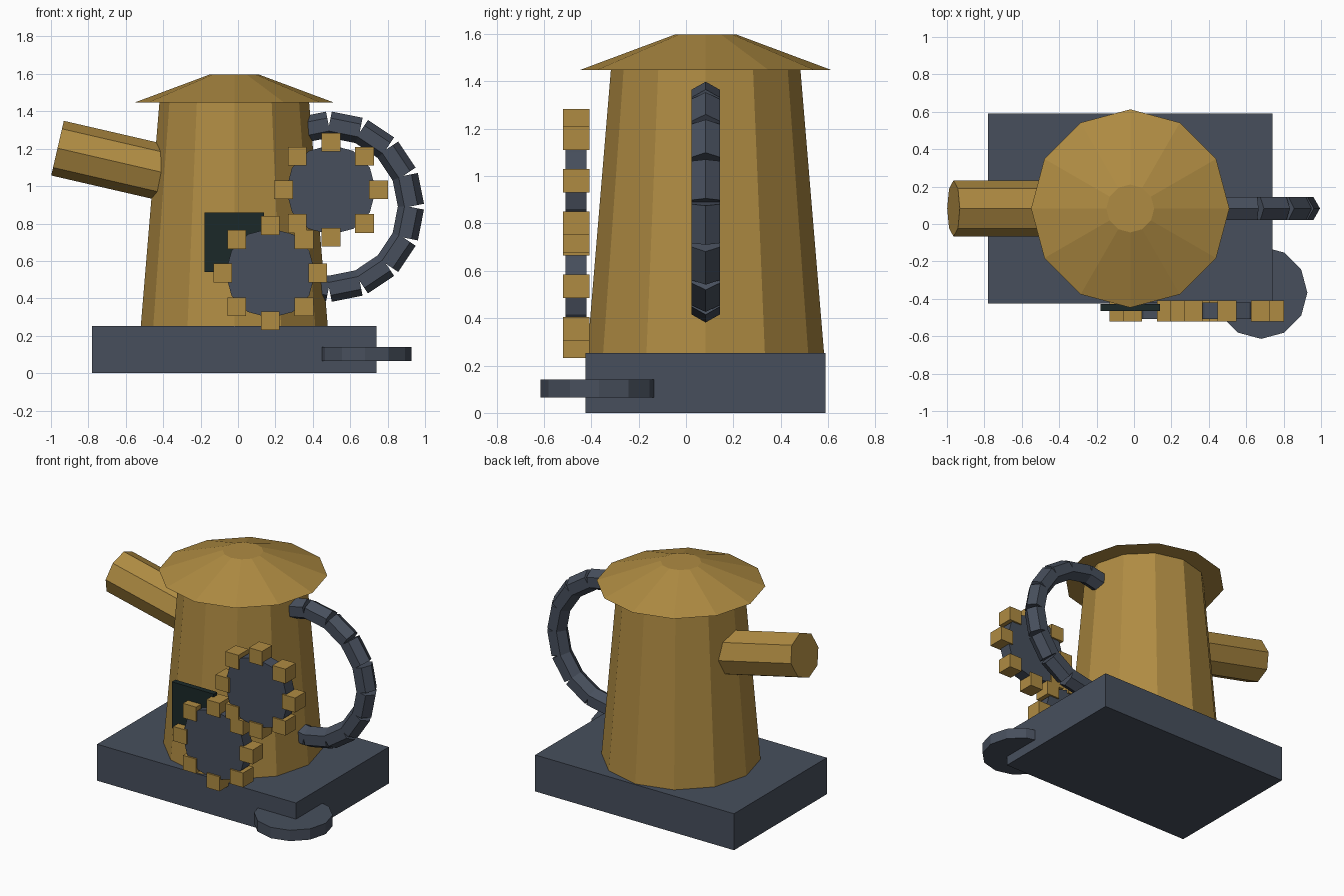
import bpy, bmesh
from math import cos, sin, pi, radians
from mathutils import Matrix, Vector

old = bpy.data.objects.get("Cube")
if old:
    bpy.data.objects.remove(old, do_unlink=True)


def material(name, rgb):
    m = bpy.data.materials.new(name)
    m.use_nodes = True
    colour = (*rgb, 1)
    m.diffuse_color = colour
    m.node_tree.nodes["Principled BSDF"].inputs["Base Color"].default_value = colour
    return m


BRASS = material("brass", (0.43, 0.26, 0.055))
IRON = material("blue grey iron", (0.063, 0.078, 0.108))
DARK = material("dark green", (0.011, 0.022, 0.022))


def finish(bm, name, mat):
    bmesh.ops.recalc_face_normals(bm, faces=bm.faces)
    mesh = bpy.data.meshes.new(name)
    bm.to_mesh(mesh)
    bm.free()
    mesh.materials.append(mat)
    obj = bpy.data.objects.new(name, mesh)
    bpy.context.collection.objects.link(obj)
    return obj


def add_box(bm, centre, size):
    m = Matrix.Translation(centre) @ Matrix.Diagonal((*size, 1))
    bmesh.ops.create_cube(bm, size=1, matrix=m)


def add_cone(bm, matrix, r1, r2, depth, sides=12):
    bmesh.ops.create_cone(bm, cap_ends=True, segments=sides, radius1=r1,
                          radius2=r2, depth=depth, matrix=matrix)


def box(name, mat, centre, size):
    bm = bmesh.new()
    add_box(bm, centre, size)
    return finish(bm, name, mat)


def cone(name, mat, matrix, r1, r2, depth, sides=12):
    bm = bmesh.new()
    add_cone(bm, matrix, r1, r2, depth, sides)
    return finish(bm, name, mat)


CX, CY = -0.02, 0.083
T = Matrix.Translation

# Plinth, tapered body and lid
box("base", IRON, (CX, CY, 0.126), (1.52, 1.014, 0.252))
cone("body", BRASS, T((CX, CY, 0.85)), 0.5, 0.4, 1.2)
cone("lid", BRASS, T((CX, CY, 1.523)), 0.53, 0.128, 0.15)

# Spout, tilted upwards to the right side
out = Vector((-cos(radians(13)), 0, sin(radians(13))))
length = 0.68
tip = Vector((-0.965, CY, 1.203))
spout_turn = out.to_track_quat('Z', 'Y').to_matrix().to_4x4()
cone("spout", BRASS, T(tip - out * length / 2) @ spout_turn, 0.15, 0.15, length, 8)

# Handle made of straight hexagonal links on an arc
bm = bmesh.new()
ARC, STEP = 0.44, pi / 8
for i in range(10):
    a = (i - 4.5) * STEP
    radial = Vector((cos(a), 0, sin(a)))
    tangent = Vector((-sin(a), 0, cos(a)))
    side = radial.cross(tangent)
    turn = Matrix((side, radial, tangent)).transposed().to_4x4()
    centre = Vector((0.486, CY, 0.89)) + radial * ARC * cos(STEP / 2)
    add_cone(bm, T(centre) @ turn, 0.07, 0.07, 0.168, 6)
finish(bm, "handle", IRON)

# Two gears with upright block teeth
GEAR_Y = -0.464
for label, x, z in (("upper", 0.497, 0.98), ("lower", 0.173, 0.535)):
    cone(label + "_gear_disc", IRON, T((x, GEAR_Y, z)) @ Matrix.Rotation(pi / 2, 4, 'X'),
         0.24, 0.24, 0.088)
    bm = bmesh.new()
    for i in range(8):
        a = i * pi / 4
        add_box(bm, (x + 0.254 * cos(a), GEAR_Y, z + 0.254 * sin(a)), (0.1, 0.112, 0.1))
    finish(bm, label + "_gear_teeth", BRASS)

# Dark panel behind the gears and round foot pad at the corner
box("front_panel", DARK, (-0.02, -0.447, 0.7), (0.32, 0.038, 0.32))
cone("foot_pad", IRON, T((0.68, -0.367, 0.103)), 0.247, 0.247, 0.075)
